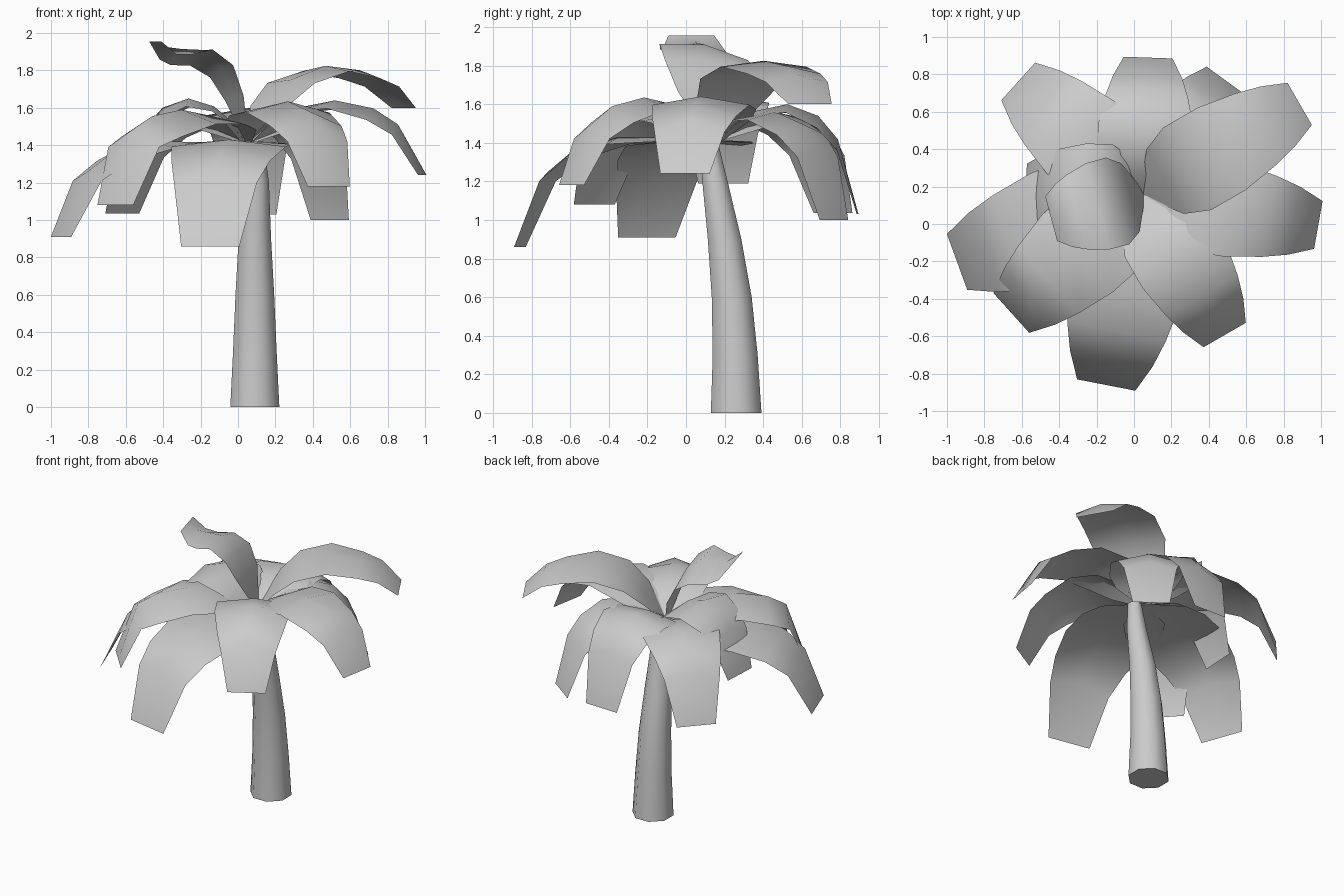
import bpy, bmesh, math
from mathutils import Vector

cube = bpy.data.objects.get("Cube")
if cube:
    bpy.data.objects.remove(cube)

grey = bpy.data.materials.new("plain_grey")
grey.use_nodes = True
colour = (0.6, 0.6, 0.6, 1)
grey.diffuse_color = colour
grey.node_tree.nodes["Principled BSDF"].inputs["Base Color"].default_value = colour


def add_object(name, bm, angle):
    mesh = bpy.data.meshes.new(name)
    bm.to_mesh(mesh)
    bm.free()
    mesh.materials.append(grey)
    obj = bpy.data.objects.new(name, mesh)
    bpy.context.collection.objects.link(obj)
    bpy.ops.object.select_all(action='DESELECT')
    obj.select_set(True)
    bpy.context.view_layer.objects.active = obj
    bpy.ops.object.shade_smooth_by_angle(angle=math.radians(angle))
    return obj


# Trunk: eight-sided rings along a leaning, tapering path
def trunk(rings, sides=8):
    bm = bmesh.new()
    loops = []
    for x, y, z, radius in rings:
        turns = [math.tau * (i + 0.5) / sides for i in range(sides)]
        loops.append([bm.verts.new((x + radius * math.cos(a), y + radius * math.sin(a), z))
                      for a in turns])
    for low, high in zip(loops, loops[1:]):
        for i in range(sides):
            j = (i + 1) % sides
            bm.faces.new((low[i], low[j], high[j], high[i]))
    bm.faces.new(loops[0][::-1])
    bm.faces.new(loops[-1])
    return add_object("trunk", bm, 50)


# Leaf: rows across a rising and drooping strip, with the edges hanging below the rib
CROWN = Vector((0.05, 0.16, 1.41))
ALONG = (0, 0.14, 0.28, 0.5, 0.72, 0.86, 1)
HALF_WIDTHS = (0.03, 0.2, 0.255, 0.255, 0.22, 0.185, 0.13)
EDGE_SAG = (0, 0.05, 0.1, 0.17, 0.28, 0.3, 0)


def leaf(name, yaw, reach, peak, tip, width=1.0, droop=0.32, fold=1.0, roll=0):
    yaw, roll = math.radians(yaw), math.radians(roll)
    out = Vector((math.cos(yaw), math.sin(yaw), 0))
    rise, fall = peak - CROWN.z, tip - peak
    heights = [CROWN.z + rise * k for k in (0, 0.5, 0.82)]
    heights += [peak + fall * k for k in (0, droop / 3, droop, 1)]
    bm = bmesh.new()
    rows = []
    for along, half, sag, height in zip(ALONG, HALF_WIDTHS, EDGE_SAG, heights):
        rib = CROWN + out * along * reach
        rib.z = height
        twist = roll * math.sin(math.pi * along)
        side = Vector((-out.y * math.cos(twist), out.x * math.cos(twist), math.sin(twist)))
        hang = Vector((0, 0, sag * fold))
        rows.append([bm.verts.new(rib + (side * k - hang * abs(k)) * half * width)
                     for k in (-1, 0, 1)])
    for near, far in zip(rows, rows[1:]):
        for k in range(2):
            bm.faces.new((near[k], far[k], far[k + 1], near[k + 1]))
    return add_object(name, bm, 60)


trunk([(0.09, 0.26, 0, 0.142), (0.09, 0.255, 0.3, 0.126), (0.09, 0.237, 0.6, 0.112),
       (0.09, 0.2, 0.9, 0.094), (0.1, 0.15, 1.2, 0.071), (0.09, 0.115, 1.42, 0.05)])

leaf("upper_leaf_back_left", 30, 0.965, 1.825, 1.6, fold=0.7)
leaf("upright_leaf_right", -165, 0.51, 1.91, 1.955, 0.95, roll=10)
leaf("leaf_left", -10, 0.95, 1.64, 1.24)
leaf("leaf_front_left", -60, 0.87, 1.635, 1.18, droop=0.3, fold=1.4)
leaf("lower_leaf_front", -101, 1.04, 1.43, 0.86, 1.22, fold=0.7)
leaf("leaf_front_right", -138, 0.95, 1.59, 1.08, 1.1, droop=0.2, fold=1.6)
leaf("lower_leaf_right", -160, 1.06, 1.42, 0.91, 1.22, fold=0.7)
leaf("short_leaf_right", 177, 0.63, 1.65, 1.19)
leaf("leaf_back_right", 138, 0.9, 1.56, 1.035, 1.04)
leaf("leaf_back", 88, 0.73, 1.6, 1.03)
leaf("leaf_back_left", 54, 0.75, 1.56, 1.0, 0.97)
